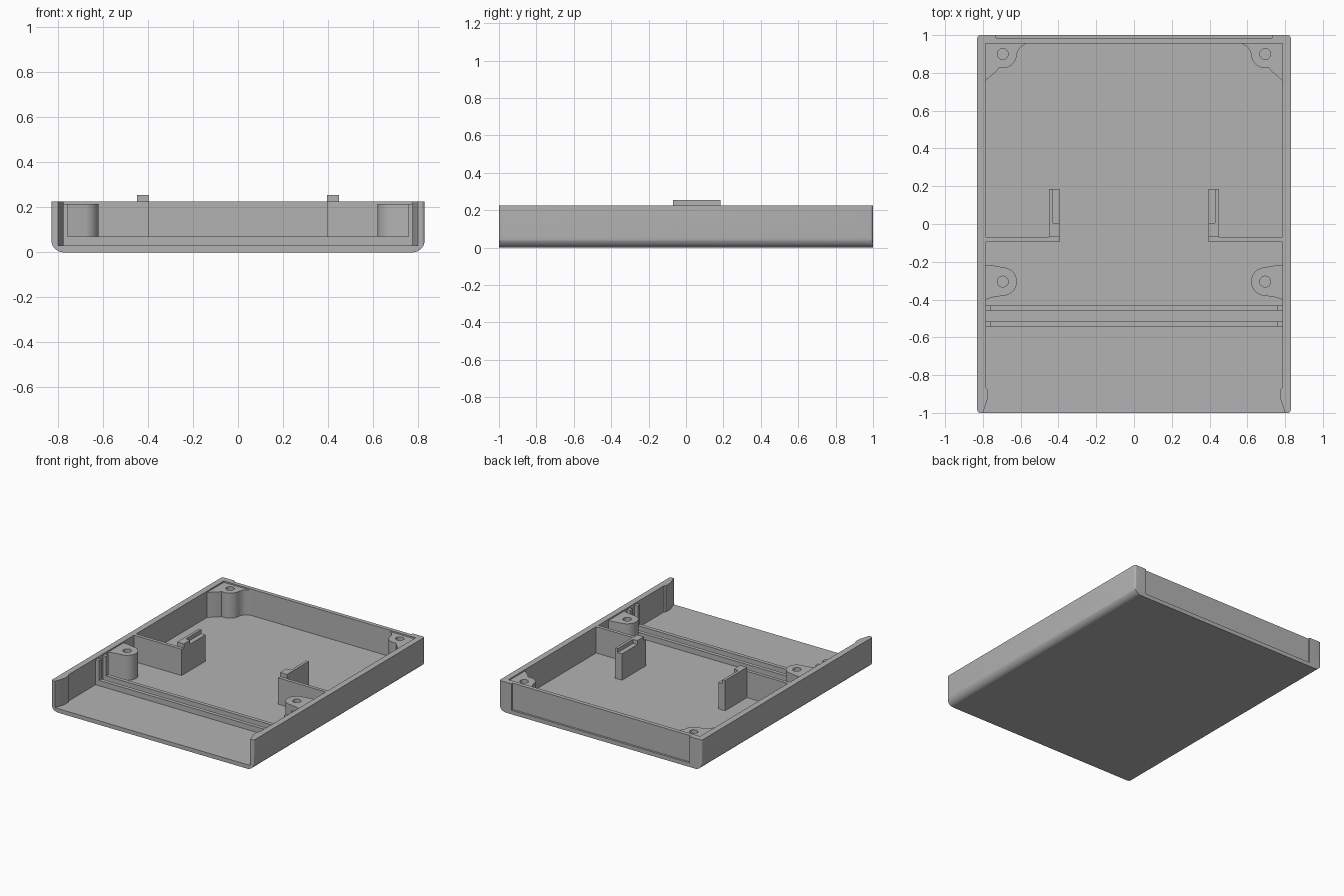
import bpy
import bmesh
from math import cos, sin, radians
from mathutils import Matrix

if "Cube" in bpy.data.objects:
    bpy.data.objects.remove(bpy.data.objects["Cube"], do_unlink=True)

grey = bpy.data.materials.new("plain grey plastic")
grey.use_nodes = True
grey.diffuse_color = (0.45, 0.45, 0.45, 1)
grey.node_tree.nodes["Principled BSDF"].inputs["Base Color"].default_value = grey.diffuse_color

HALF_X, RIM, FLOOR, INNER = 0.83, 0.225, 0.03, 0.785
POST_TOP, HOLE_X = 0.215, 0.695


def arc(cx, cy, r, start, end, steps=8):
    angles = [radians(start + (end - start) * i / steps) for i in range(steps + 1)]
    return [(cx + r * cos(a), cy + r * sin(a)) for a in angles]


def prism(name, outline, low, high, matrix=None):
    """Extrude a flat outline upward, then optionally turn it."""
    bm = bmesh.new()
    face = bm.faces.new([bm.verts.new((x, y, low)) for x, y in outline])
    top = bmesh.ops.extrude_face_region(bm, geom=[face])["geom"]
    bmesh.ops.translate(bm, vec=(0, 0, high - low),
                        verts=[g for g in top if isinstance(g, bmesh.types.BMVert)])
    if matrix:
        bm.transform(matrix)
    bmesh.ops.recalc_face_normals(bm, faces=bm.faces)
    mesh = bpy.data.meshes.new(name)
    bm.to_mesh(mesh)
    bm.free()
    mesh.materials.append(grey)
    obj = bpy.data.objects.new(name, mesh)
    bpy.context.collection.objects.link(obj)
    return obj


def box(name, x0, x1, y0, y1, z0, z1):
    return prism(name, [(x0, y0), (x1, y0), (x1, y1), (x0, y1)], z0, z1)


def select(obj):
    bpy.ops.object.select_all(action='DESELECT')
    obj.select_set(True)
    bpy.context.view_layer.objects.active = obj


def combine(obj, tool, operation='DIFFERENCE'):
    mod = obj.modifiers.new("cut", 'BOOLEAN')
    mod.operation, mod.solver, mod.object = operation, 'EXACT', tool
    select(obj)
    bpy.ops.object.modifier_apply(modifier=mod.name)
    bpy.data.objects.remove(tool, do_unlink=True)


def smooth(obj):
    select(obj)
    bpy.ops.object.shade_smooth_by_angle(angle=radians(30))


def mirrored(points, side):
    return [(side * x, y) for x, y in points]


# Tray body: rounded plan crossed with a section rounded along its lower long edges
r = 0.015
plan = []
for sx, sy, start in [(1, 1, 0), (-1, 1, 90), (-1, -1, 180), (1, -1, 270)]:
    plan += arc(sx * (HALF_X - r), sy * (1 - r), r, start, start + 90, 5)
tray = prism("tray", plan, 0, RIM)
b = 0.055
section = [(HALF_X, 0.4), (-HALF_X, 0.4)]
section += arc(b - HALF_X, b, b, 180, 270, 10) + arc(HALF_X - b, b, b, 270, 360, 10)
upright = Matrix.Rotation(radians(90), 4, 'X')
combine(tray, prism("section_tool", section, -1.2, 1.2, upright), 'INTERSECT')

# Cavity open at the front, with flared thickened wall ends
side_line = [(0.80, -1.1), (0.80, -1.0), (0.775, -0.925), (0.775, -0.875),
             (INNER, -0.865), (INNER, 0.955)]
cavity = side_line + mirrored(side_line, -1)[::-1]
combine(tray, prism("cavity_tool", cavity, FLOOR, 0.5))

# Shallow panel recess across the back
combine(tray, box("recess_tool", -0.73, 0.73, 0.985, 1.1, FLOOR, 0.5))
smooth(tray)

# Screw post outlines
back_post = [(0.80, 0.97), (0.80, 0.748), (INNER, 0.76), (0.722, 0.814)]
back_post += arc(HOLE_X, 0.9, 0.075, 285, 180) + [(0.612, 0.922), (0.597, 0.94), (0.57, 0.955), (0.57, 0.97)]
front_post = [(0.80, -0.215), (0.76, -0.217)]
front_post += arc(HOLE_X, -0.305, 0.075, 105, 255, 12) + [(0.745, -0.387), (INNER, -0.4), (0.80, -0.4)]

for side, word in ((1, "left"), (-1, "right")):
    for place, outline, hole_y in (("back", back_post, 0.9), ("front", front_post, -0.305)):
        post = prism(f"{place}_{word}_screw_post", mirrored(outline, side), 0.02, POST_TOP)
        hole = arc(side * HOLE_X, hole_y, 0.029, 0, 337.5, 15)
        combine(post, prism("hole_tool", hole, 0.06, 0.4))
        smooth(post)

    # Bracket: cross wall, upright plate and stepped raised lip
    def part(name, x0, x1, *rest):
        return box(f"{word}_{name}", *sorted((side * x0, side * x1)), *rest)

    part("bracket_wall", 0.395, 0.80, -0.095, -0.07, 0.02, RIM)
    part("bracket_plate", 0.395, 0.45, -0.07, 0.185, 0.02, RIM)
    lip = [(0.395, -0.07), (0.45, -0.07), (0.45, 0.185),
           (0.43, 0.185), (0.43, 0.005), (0.395, 0.005)]
    prism(f"{word}_bracket_lip", mirrored(lip, side), RIM, 0.255)

    # Wall ribs that continue the panel slot upward
    part("front_slot_rib", 0.757, 0.80, -0.545, -0.517, 0.02, POST_TOP)
    part("back_slot_rib", 0.757, 0.80, -0.46, -0.432, 0.02, POST_TOP)

# Low floor ridges forming the panel slot
box("front_slot_ridge", -0.757, 0.757, -0.545, -0.517, 0.02, 0.07)
box("back_slot_ridge", -0.757, 0.757, -0.46, -0.432, 0.02, 0.07)
